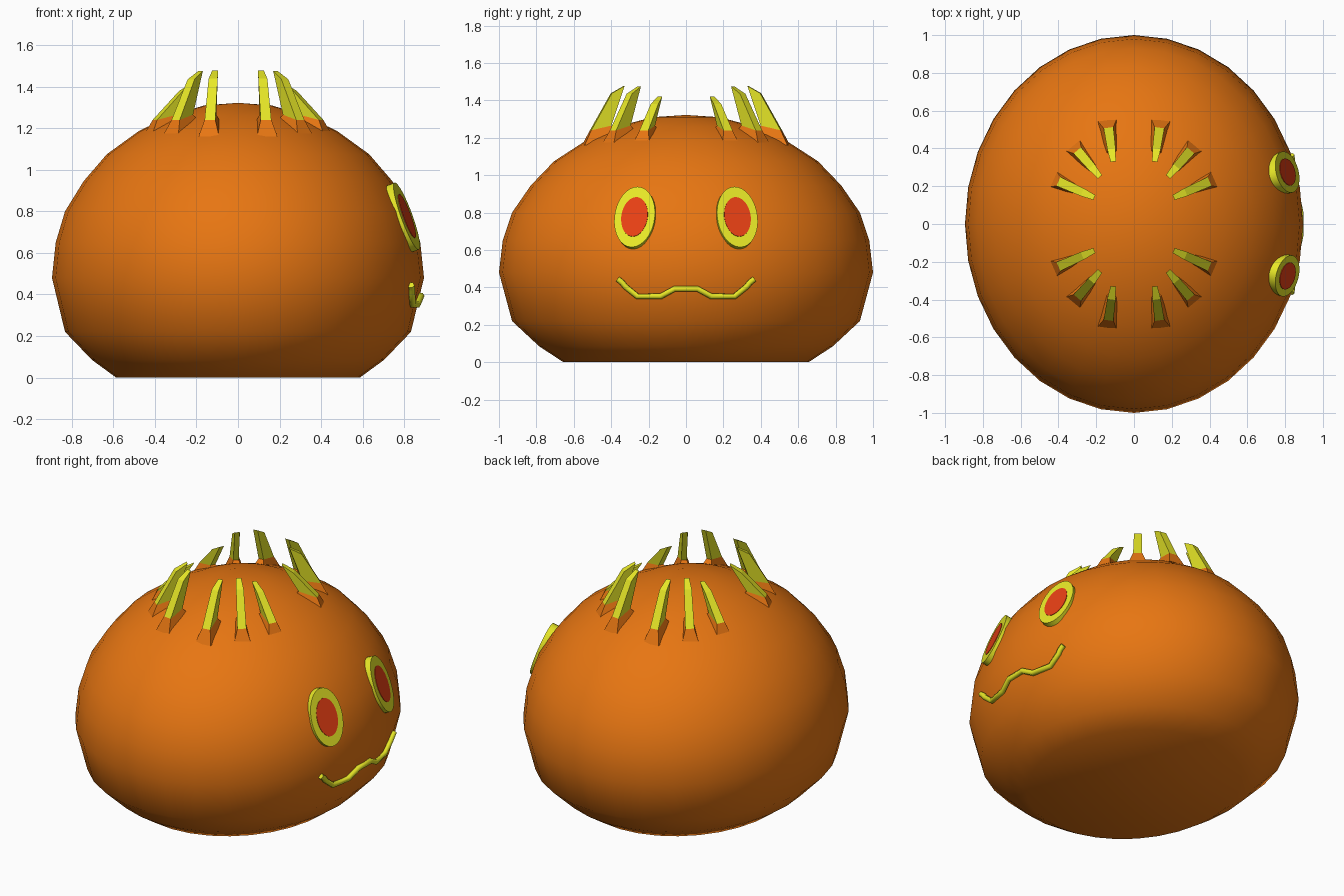
import bpy, bmesh, math
from mathutils import Vector, Matrix

cube = bpy.data.objects.get("Cube")
if cube:
    bpy.data.objects.remove(cube, do_unlink=True)


def material(name, rgb):
    m = bpy.data.materials.new(name)
    m.use_nodes = True
    m.diffuse_color = (*rgb, 1)
    m.node_tree.nodes["Principled BSDF"].inputs["Base Color"].default_value = (*rgb, 1)
    return m


ORANGE = material("pumpkin orange", (0.8, 0.18, 0.006))
YELLOW = material("bright yellow", (0.8, 0.8, 0.02))
RED = material("pupil red", (0.8, 0.05, 0.007))


def finish(bm, name, mat, smooth=None):
    bmesh.ops.recalc_face_normals(bm, faces=bm.faces)
    mesh = bpy.data.meshes.new(name)
    bm.to_mesh(mesh)
    bm.free()
    mesh.materials.append(mat)
    ob = bpy.data.objects.new(name, mesh)
    bpy.context.collection.objects.link(ob)
    if smooth:
        activate(ob)
        bpy.ops.object.shade_smooth_by_angle(angle=math.radians(smooth))
    return ob


def activate(ob):
    bpy.ops.object.select_all(action='DESELECT')
    ob.select_set(True)
    bpy.context.view_layer.objects.active = ob


# Body: squat dome with a flat underside, narrower in x than in y
WIDTH = 0.895
PROFILE = [(0.655, 0), (0.785, 0.085), (0.93, 0.22), (1, 0.48), (0.98, 0.65),
           (0.93, 0.80), (0.83, 0.945), (0.705, 1.075), (0.535, 1.185),
           (0.365, 1.26), (0.18, 1.31)]
SIDES = 32
bm = bmesh.new()
rings = []
for r, z in PROFILE:
    angles = [math.tau * i / SIDES for i in range(SIDES)]
    rings.append([bm.verts.new((WIDTH * r * math.cos(a), r * math.sin(a), z)) for a in angles])
for low, high in zip(rings, rings[1:]):
    for i in range(SIDES):
        j = (i + 1) % SIDES
        bm.faces.new((low[i], low[j], high[j], high[i]))
bm.faces.new(rings[0])
tip = bm.verts.new((0, 0, 1.322))
for i in range(SIDES):
    bm.faces.new((rings[-1][i], rings[-1][(i + 1) % SIDES], tip))
finish(bm, "body", ORANGE, 40)


def surface_x(y, z):
    """Front surface of the body at a given y and z."""
    for (r0, z0), (r1, z1) in zip(PROFILE, PROFILE[1:]):
        if z0 <= z <= z1:
            r = r0 + (r1 - r0) * (z - z0) / (z1 - z0)
            return WIDTH * math.sqrt(r * r - y * y)


def loft(name, mat, lower, upper):
    """Solid between two four-cornered loops."""
    bm = bmesh.new()
    a = [bm.verts.new(p) for p in lower]
    b = [bm.verts.new(p) for p in upper]
    bm.faces.new(a)
    bm.faces.new(b)
    for i in range(4):
        j = (i + 1) % 4
        bm.faces.new((a[i], a[j], b[j], b[i]))
    return finish(bm, name, mat)


# Crown of spikes leaning inward, each on a flared orange foot
def spike(name, inner, outer, top, sx, sy):
    p, q = Vector((inner[0] * sx, inner[1] * sy, 0)), Vector((outer[0] * sx, outer[1] * sy, 0))
    out = (q - p).normalized()
    side = Vector((-out.y, out.x, 0))

    def loop(r_in, z_in, r_out, z_out, w_in, w_out):
        a, b = p + out * r_in, p + out * r_out
        a.z, b.z = z_in, z_out
        return [a - side * w_in, a + side * w_in, b + side * w_out, b - side * w_out]

    length = (q - p).length
    base = loop(length - 0.11, 1.265, length, 1.24, 0.016, 0.026)
    crest = loop(0, top, 0.07, top - 0.04, 0.014, 0.022)
    root = loop(length - 0.17, 1.20, length + 0.04, 1.16, 0.045, 0.05)
    loft(name, YELLOW, base, crest)
    loft(name + "_foot", ORANGE, root, base)


SPIKES = [("side_spike", (0.21, 0.14), (0.40, 0.225), 1.42),
          ("middle_spike", (0.18, 0.25), (0.30, 0.39), 1.475),
          ("end_spike", (0.11, 0.33), (0.135, 0.51), 1.478)]
for label, inner, outer, top in SPIKES:
    for sx, xname in ((1, "face"), (-1, "rear")):
        for sy, yname in ((1, "a"), (-1, "b")):
            spike(f"{label}_{xname}_{yname}", inner, outer, top, sx, sy)


# Eyes: tilted oval discs with a red plate on each
def oval(name, mat, centre, normal, half_w, half_h, depth):
    bm = bmesh.new()
    bmesh.ops.create_cone(bm, cap_ends=True, segments=32, radius1=1, radius2=1, depth=1)
    turn = normal.to_track_quat('Z', 'Y').to_matrix().to_4x4()
    # Local y is turned to lie along the upward direction of the disc
    up = (Vector((0, 0, 1)) - normal * normal.z).normalized()
    right = up.cross(normal)
    turn = Matrix((right, up, normal)).transposed().to_4x4()
    bm.transform(Matrix.Translation(centre) @ turn @ Matrix.Diagonal((half_w, half_h, depth, 1)))
    finish(bm, name, mat, 40)


for s, label in ((1, "a"), (-1, "b")):
    normal = Vector((1, 0.27 * s, 0.38)).normalized()
    front = Vector((0.812, 0.275 * s, 0.777))
    oval("eye_" + label, YELLOW, front - normal * 0.03, normal, 0.112, 0.172, 0.06)
    oval("pupil_" + label, RED, front, normal, 0.073, 0.112, 0.006)

# Mouth: wavy tube that follows the body
HALF = [(0.365, 0.445), (0.34, 0.425), (0.325, 0.405), (0.26, 0.352), (0.135, 0.352), (0.06, 0.393)]
path = [(-y, z) for y, z in HALF] + HALF[::-1]
curve = bpy.data.curves.new("mouth", 'CURVE')
curve.dimensions = '3D'
curve.bevel_depth = 0.017
curve.bevel_resolution = 1
curve.use_fill_caps = True
line = curve.splines.new('POLY')
line.points.add(len(path) - 1)
for point, (y, z) in zip(line.points, path):
    point.co = (surface_x(y, z) + 0.008, y, z, 1)
curve.materials.append(YELLOW)
mouth = bpy.data.objects.new("mouth", curve)
bpy.context.collection.objects.link(mouth)
activate(mouth)
bpy.ops.object.convert(target='MESH')
